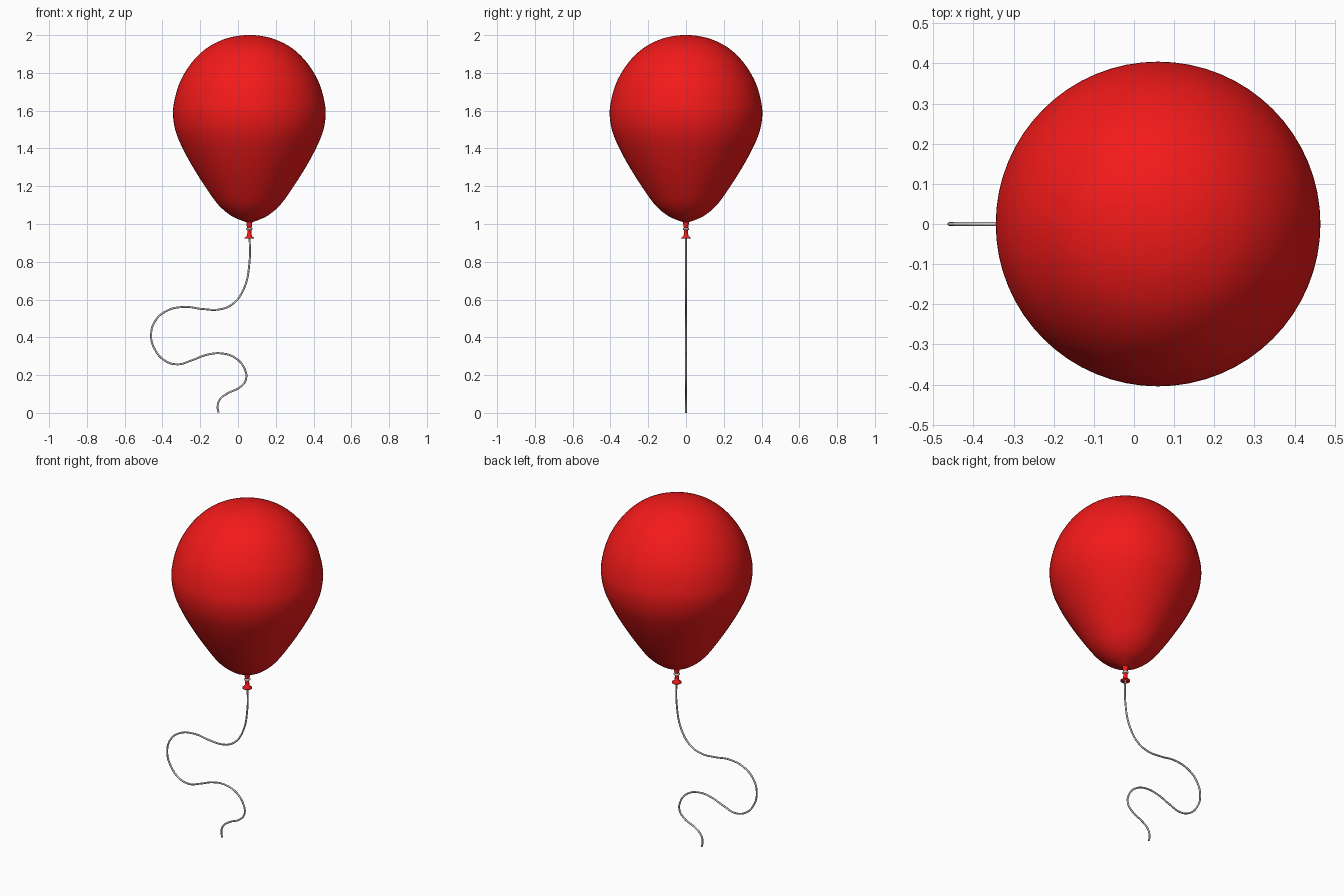
import bpy, bmesh, math
from mathutils import Vector

if "Cube" in bpy.data.objects:
    bpy.data.objects.remove(bpy.data.objects["Cube"])

CX = 0.06  # balloon axis


def material(name, color):
    m = bpy.data.materials.new(name)
    m.diffuse_color = color
    m.use_nodes = True
    m.node_tree.nodes["Principled BSDF"].inputs["Base Color"].default_value = m.diffuse_color
    return m


def smooth_profile(pts, steps):
    """Catmull-Rom through (radius, z) points."""
    p = [Vector((-pts[1][0], pts[1][1]))] + [Vector(q) for q in pts] + [Vector(pts[-1])]
    out = []
    for i in range(1, len(p) - 2):
        a, b, c, d = p[i - 1:i + 3]
        for s in range(steps):
            t = s / steps
            out.append(0.5 * (2 * b + (c - a) * t + (2 * a - 5 * b + 4 * c - d) * t * t
                              + (3 * b - a - 3 * c + d) * t ** 3))
    return out + [Vector(pts[-1])]


def lathe(name, profile, sides, mat=None):
    bm = bmesh.new()
    verts = [bm.verts.new((r, 0, z)) for r, z in profile]
    edges = [bm.edges.new(e) for e in zip(verts, verts[1:])]
    bmesh.ops.spin(bm, geom=verts + edges, axis=(0, 0, 1), cent=(0, 0, 0),
                   angle=math.tau, steps=sides, use_duplicate=False)
    bmesh.ops.remove_doubles(bm, verts=bm.verts, dist=1e-5)
    bmesh.ops.recalc_face_normals(bm, faces=bm.faces)
    me = bpy.data.meshes.new(name)
    bm.to_mesh(me)
    bm.free()
    ob = bpy.data.objects.new(name, me)
    ob.location.x = CX
    bpy.context.collection.objects.link(ob)
    for f in me.polygons:
        f.use_smooth = True
    if mat:
        me.materials.append(mat)
    return ob


red = material("balloon_red", (0.9, 0.01, 0.01, 1))

# Inflated body
body = [(0, 2.0), (0.06, 1.996), (0.14, 1.976), (0.23, 1.928), (0.31, 1.848),
        (0.37, 1.745), (0.40, 1.635), (0.403, 1.56), (0.385, 1.475), (0.34, 1.375),
        (0.283, 1.275), (0.215, 1.17), (0.16, 1.097), (0.10, 1.046), (0.05, 1.022),
        (0.016, 1.010)]
lathe("balloon_body", smooth_profile(body, 4), 64, red)

# Neck with flared lip
lathe("balloon_neck", [(0.016, 1.012), (0.014, 0.99), (0.01, 0.972), (0.011, 0.95),
                       (0.014, 0.935), (0.026, 0.926), (0.026, 0.922), (0.0, 0.926)], 32, red)

# String tied round the neck
bpy.ops.mesh.primitive_torus_add(major_radius=0.011, minor_radius=0.006, major_segments=32,
                                 minor_segments=12, location=(CX, 0, 0.974))
knot = bpy.context.object
knot.name = "string_knot"
bpy.ops.object.shade_smooth()

# Trailing string
path = [(0.06, 0.96), (0.061, 0.80), (0.029, 0.653), (-0.029, 0.576), (-0.098, 0.548),
        (-0.188, 0.550), (-0.283, 0.561), (-0.378, 0.540), (-0.440, 0.484), (-0.460, 0.405),
        (-0.440, 0.336), (-0.389, 0.278), (-0.32, 0.257), (-0.246, 0.278), (-0.167, 0.307),
        (-0.087, 0.315), (-0.013, 0.290), (0.034, 0.235), (0.042, 0.177), (0.010, 0.136),
        (-0.056, 0.103), (-0.096, 0.071), (-0.108, 0.034), (-0.103, 0.001)]
cu = bpy.data.curves.new("balloon_string", 'CURVE')
cu.dimensions = '3D'
cu.bevel_depth = 0.005
cu.bevel_resolution = 2
cu.resolution_u = 8
cu.use_fill_caps = True
sp = cu.splines.new('BEZIER')
sp.bezier_points.add(len(path) - 1)
for bp, (x, z) in zip(sp.bezier_points, path):
    bp.co = (x, 0, z)
    bp.handle_left_type = bp.handle_right_type = 'AUTO'
bpy.context.collection.objects.link(bpy.data.objects.new("balloon_string", cu))
